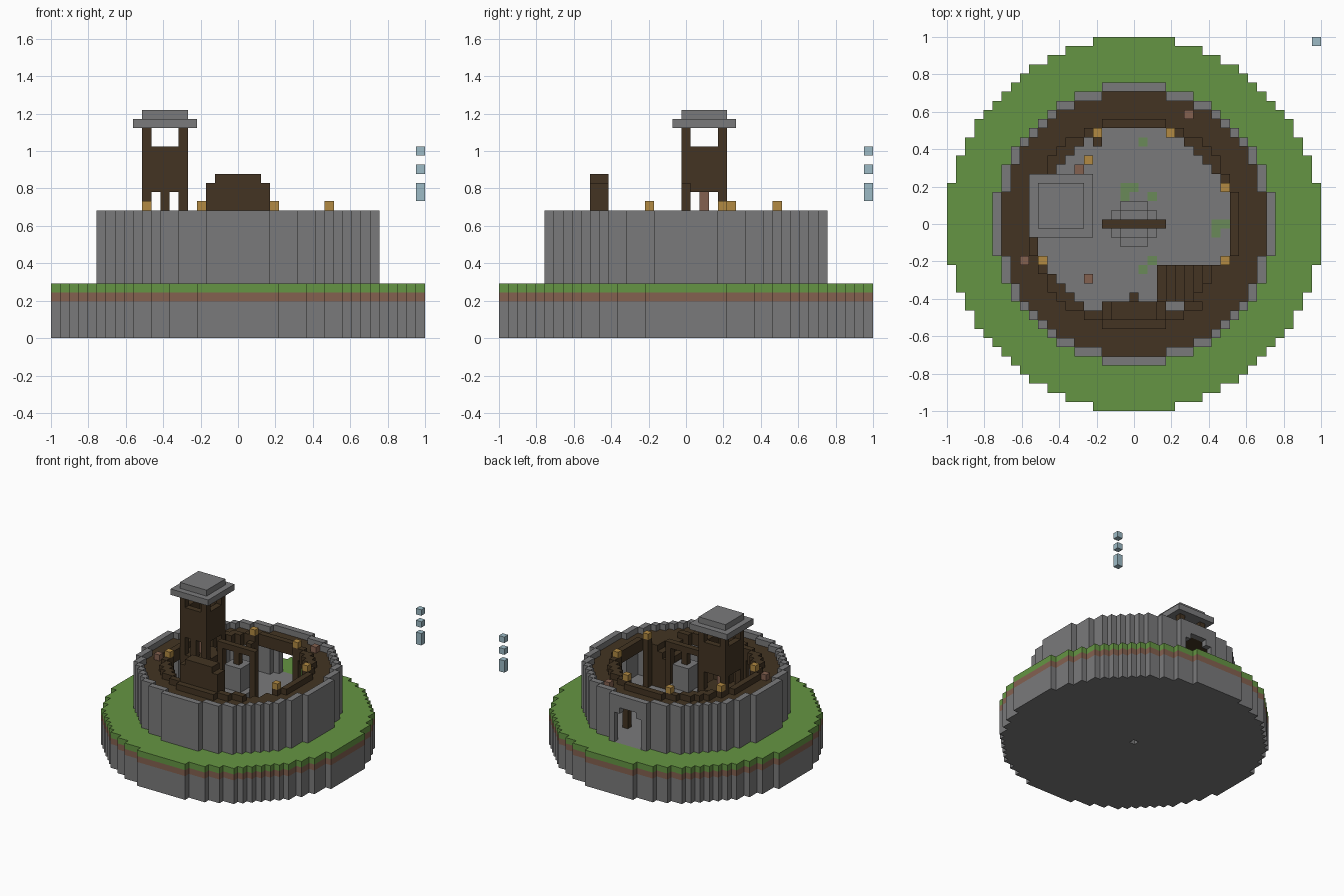
import bpy
import bmesh
import math

cube = bpy.data.objects.get("Cube")
if cube:
    bpy.data.objects.remove(cube, do_unlink=True)

UNIT = 2 / 41  # edge of one block


def material(name, r, g, b):
    lin = [((c / 255 + 0.055) / 1.055) ** 2.4 for c in (r, g, b)] + [1.0]
    mat = bpy.data.materials.new(name)
    mat.use_nodes = True
    mat.diffuse_color = lin
    mat.node_tree.nodes["Principled BSDF"].inputs["Base Color"].default_value = lin
    return mat


STONE = material("stone grey", 122, 122, 123)
GRASS = material("grass green", 101, 149, 67)
DIRT = material("earth brown", 132, 97, 80)
WOOD = material("dark wood", 67, 52, 34)
LAMP = material("lamp amber", 178, 138, 66)
GLASS = material("pale blue", 157, 187, 198)
MOSS = material("moss green", 106, 138, 88)


def disc(outer, inner=-1.0):
    n = int(outer) + 1
    span = range(-n, n + 1)
    return {(x, y) for x in span for y in span if inner < math.hypot(x, y) <= outer}


def rect(x0, x1, y0, y1):
    return {(x, y) for x in range(x0, x1 + 1) for y in range(y0, y1 + 1)}


def frame(x0, x1, y0, y1):
    return rect(x0, x1, y0, y1) - rect(x0 + 1, x1 - 1, y0 + 1, y1 - 1)


def corners(x0, x1, y0, y1):
    return {(x, y) for x in (x0, x1) for y in (y0, y1)}


def build(name, mat, *slabs):
    """Extrude block footprints: each slab is (cells, bottom layer, top layer)."""
    bm = bmesh.new()
    for cells, z0, z1 in slabs:
        cache = {}

        def vert(x, y, z):
            key = (x, y, z)
            if key not in cache:
                cache[key] = bm.verts.new(((x - 0.5) * UNIT, (y - 0.5) * UNIT, z * UNIT))
            return cache[key]

        for x, y in sorted(cells):
            ring = [(x, y), (x + 1, y), (x + 1, y + 1), (x, y + 1)]
            bm.faces.new([vert(*p, z1) for p in ring])
            bm.faces.new([vert(*p, z0) for p in reversed(ring)])
            sides = [(x, y - 1), (x + 1, y), (x, y + 1), (x - 1, y)]
            for i, beside in enumerate(sides):
                if beside not in cells:
                    a, b = ring[i], ring[(i + 1) % 4]
                    bm.faces.new([vert(*a, z0), vert(*b, z0), vert(*b, z1), vert(*a, z1)])
    mesh = bpy.data.meshes.new(name)
    bm.to_mesh(mesh)
    bm.free()
    mesh.materials.append(mat)
    obj = bpy.data.objects.new(name, mesh)
    bpy.context.collection.objects.link(obj)
    return obj


# Island: rock, soil and turf, with a paved courtyard
island = disc(20.5)
court = disc(15.5)
build("island_rock", STONE, (island - {(0, 0)}, 0, 1), (island, 1, 4))
build("island_soil", DIRT, (island, 4, 5))
build("island_turf", GRASS, (island - court, 5, 6))

moss = {(1, 9), (-1, 3), (0, 4), (-1, 4), (2, 3), (9, 0), (10, 0), (9, -1), (2, -4), (1, -5)}
build("courtyard_floor", STONE, (court - moss, 5, 6))
build("courtyard_moss", MOSS, (moss, 5, 6))

# Round wall with a stepped arch at the back
wall = disc(15.5, 14.5)
build("ring_wall", STONE,
      (wall - rect(-2, 2, 14, 15), 6, 11),
      (wall - rect(-1, 1, 14, 15), 11, 12),
      (wall, 12, 14))

# Wooden walkway, its inner rail and supporting posts
stair_area = rect(3, 10, -8, -5)
walkway = disc(14.5, 10.5)
build("walkway", WOOD, (walkway, 12, 13))
build("walkway_rail", WOOD, (disc(11.5, 10.5) - stair_area, 13, 14))
lamp_spots = {(10, 4), (10, -4), (-10, -4), (-10, 5), (4, 10), (-4, 10)}
build("walkway_posts", WOOD, (lamp_spots | {(4, -10), (-4, -10)}, 6, 12))
build("rail_lamps", LAMP, (lamp_spots, 14, 15))
build("rail_brackets", WOOD, ({(-4, 9), (0, -8)}, 12, 13))

# Stairs climbing towards the walkway
build("stairs", WOOD, *[
    ({c for c in rect(x, x, -8, -5) if math.hypot(*c) <= 11.5}, 6, min(x + 4, 13))
    for x in range(3, 11)])

# Front lookout block
build("front_lookout", WOOD,
      (rect(-3, 3, -10, -9), 6, 17), (rect(-2, 2, -10, -9), 17, 18))

# Bell hanging from a timber frame
build("bell_frame", WOOD,
      ({(-3, 0), (3, 0)}, 6, 16), (rect(-3, 3, 0, 0), 16, 17), ({(0, 0)}, 14, 16))
build("bell", STONE,
      (rect(-2, 2, -2, 2) - corners(-2, 2, -2, 2), 9, 10), (rect(-1, 1, -1, 1), 10, 14))

# Watch tower
foot = (-10, -6, 0, 4)
build("tower_base", WOOD, (rect(*foot), 12, 13))
build("tower_posts", WOOD,
      (corners(*foot), 6, 12), (corners(*foot), 13, 16), ({(-8, 0)}, 13, 16))
build("tower_walls", WOOD, (frame(*foot), 16, 21))
build("tower_deck", WOOD, (rect(-9, -7, 1, 3), 18, 19))
build("tower_upper_posts", WOOD, (corners(*foot), 21, 23))
build("tower_roof", STONE, (rect(-11, -5, -1, 5), 23, 24), (rect(*foot), 24, 25))

# Crates and a floor lamp
build("tower_crate", DIRT, ({(-8, 2)}, 13, 16))
build("walkway_crates", DIRT, ({(6, 12), (-12, -4)}, 13, 14))
build("court_crates", DIRT, ({(-6, 6), (-5, -6)}, 6, 8))
build("court_lamp", LAMP, ({(-5, 7)}, 6, 8))

# Floating blocks at the corner
build("floating_blocks", GLASS, *[({(20, 20)}, a, b) for a, b in ((15, 17), (18, 19), (20, 21))])
